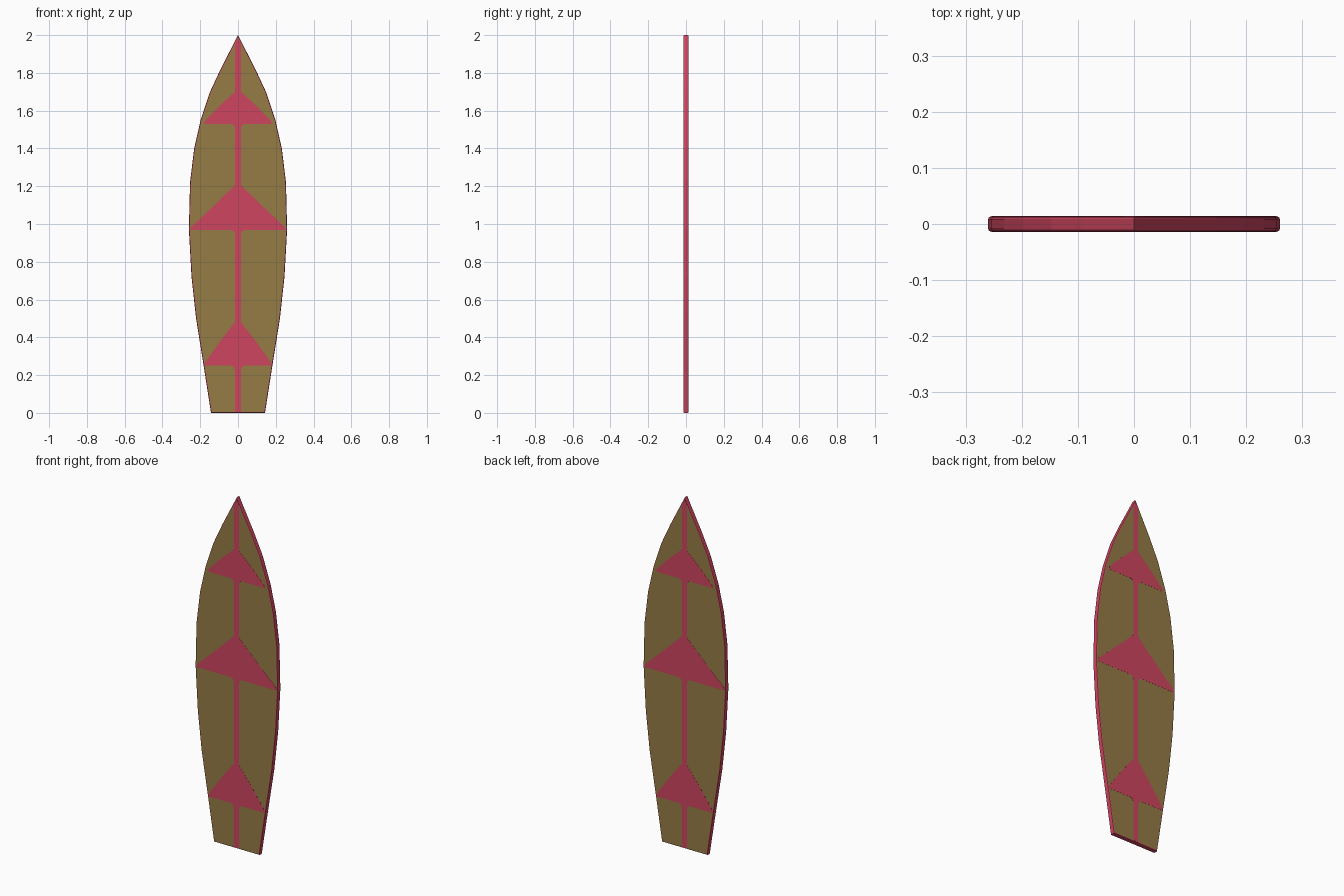
import bpy, bmesh

if "Cube" in bpy.data.objects:
    bpy.data.objects.remove(bpy.data.objects["Cube"])

HALF_THICK = 0.0135   # deck surface distance from the middle plane
PAINT = 0.0006        # painted marking thickness


def material(name, rgb):
    m = bpy.data.materials.new(name)
    m.diffuse_color = (*rgb, 1.0)
    m.use_nodes = True
    m.node_tree.nodes["Principled BSDF"].inputs["Base Color"].default_value = m.diffuse_color
    return m


tan = material("tan", (0.30, 0.20, 0.06))
pink = material("pink", (0.61, 0.06, 0.115))


def slab(bm, half, y0, y1):
    """Extrude the mirrored right-hand outline (x, z) from y0 to y1."""
    pts = half + [(-x, z) for x, z in reversed(half) if x > 0]
    face = bm.faces.new([bm.verts.new((x, y0, z)) for x, z in pts])
    new = bmesh.ops.extrude_face_region(bm, geom=[face])["geom"]
    verts = [v for v in new if isinstance(v, bmesh.types.BMVert)]
    bmesh.ops.translate(bm, vec=(0, y1 - y0, 0), verts=verts)
    bmesh.ops.recalc_face_normals(bm, faces=bm.faces)


def finish(bm, name, mats):
    me = bpy.data.meshes.new(name)
    bm.to_mesh(me)
    bm.free()
    for m in mats:
        me.materials.append(m)
    ob = bpy.data.objects.new(name, me)
    bpy.context.collection.objects.link(ob)
    return ob


# Board: tan decks, pink rounded rim
outline = [(0.143, 0), (0.182, 0.25), (0.222, 0.5), (0.246, 0.72),
           (0.26, 0.97), (0.254, 1.22), (0.232, 1.4), (0.198, 1.55),
           (0.148, 1.7), (0.092, 1.82), (0, 2.0)]
bm = bmesh.new()
slab(bm, outline, -HALF_THICK, HALF_THICK)
rim = [e for e in bm.edges
       if abs(e.verts[0].co.y - e.verts[1].co.y) < 1e-6]
bmesh.ops.bevel(bm, geom=rim, offset=0.005, segments=2, profile=0.5,
                affect='EDGES')
bm.normal_update()
for f in bm.faces:
    f.material_index = 0 if abs(f.normal.y) > 0.99 else 1
finish(bm, "board", [tan, pink])

# Painted centre stripe with three arrowheads, on both decks
S = 0.016
marking = [(S, 0.004)]
for base, tip_x, tip_z, mid, apex in [
        (0.25, 0.181, 0.268, (0.09, 0.385), 0.48),
        (0.967, 0.254, 0.985, (0.14, 1.085), 1.205),
        (1.53, 0.18, 1.548, (0.09, 1.632), 1.70)]:
    marking += [(S, base - 0.02), (0.024, base - 0.004), (0.035, base),
                (tip_x, base), (tip_x - 0.008, tip_z), mid, (S, apex)]
marking += [(S, 1.955), (0, 1.985)]
for side, name in ((-1, "front_marking"), (1, "back_marking")):
    bm = bmesh.new()
    slab(bm, marking, side * (HALF_THICK - PAINT), side * (HALF_THICK + PAINT))
    finish(bm, name, [pink])
